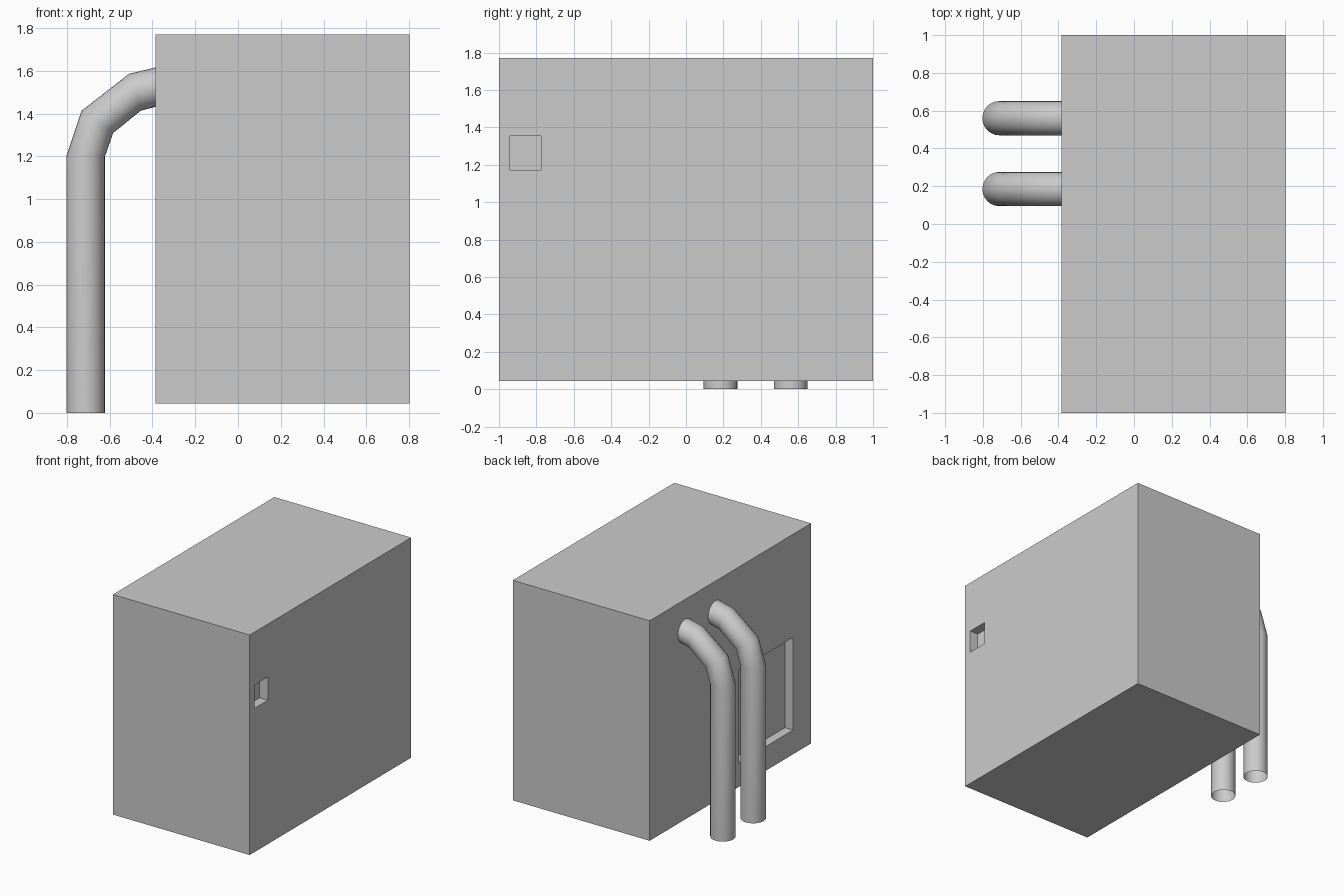
import bpy, bmesh
from math import cos, sin, pi, radians

if "Cube" in bpy.data.objects:
    bpy.data.objects.remove(bpy.data.objects["Cube"])


def box(name, x, y, z):
    """Axis-aligned box from min/max pairs."""
    bm = bmesh.new()
    bmesh.ops.create_cube(bm, size=1)
    for v in bm.verts:
        v.co = [(lo + hi) / 2 + c * (hi - lo) for c, (lo, hi) in zip(v.co, (x, y, z))]
    return finish(name, bm)


def finish(name, bm):
    bmesh.ops.recalc_face_normals(bm, faces=bm.faces)
    me = bpy.data.meshes.new(name)
    bm.to_mesh(me)
    bm.free()
    ob = bpy.data.objects.new(name, me)
    bpy.context.collection.objects.link(ob)
    return ob


def activate(ob):
    bpy.ops.object.select_all(action='DESELECT')
    ob.select_set(True)
    bpy.context.view_layer.objects.active = ob


def recess(target, x, y, z):
    """Cut a shallow rectangular pocket into the target."""
    cutter = box("recess_cutter", x, y, z)
    cutter.hide_render = True
    mod = target.modifiers.new("recess", 'BOOLEAN')
    mod.operation = 'DIFFERENCE'
    mod.solver = 'EXACT'
    mod.object = cutter
    activate(target)
    bpy.ops.object.modifier_apply(modifier=mod.name)
    bpy.data.objects.remove(cutter)


def pipe(name, y, path, radius=0.0905, sides=24):
    """Open tube through (x, z, tilt) rings in a plane of constant y."""
    bm = bmesh.new()
    rings = []
    for x, z, tilt in path:
        t = radians(tilt)
        ring = []
        for i in range(sides):
            a = 2 * pi * i / sides
            r = radius * cos(a)
            ring.append(bm.verts.new((x + r * cos(t), y + radius * sin(a), z - r * sin(t))))
        rings.append(ring)
    for low, high in zip(rings, rings[1:]):
        for i in range(sides):
            j = (i + 1) % sides
            bm.faces.new((low[i], low[j], high[j], high[i]))
    ob = finish(name, bm)
    activate(ob)
    bpy.ops.object.shade_smooth_by_angle(angle=radians(50))
    return ob


# Main cabinet with a small latch pocket (right) and a large panel pocket (left)
cabinet = box("cabinet", (-0.385, 0.802), (-1, 1), (0.045, 1.77))
recess(cabinet, (0.73, 0.9), (-0.942, -0.775), (1.173, 1.355))
recess(cabinet, (-0.5, -0.315), (-0.776, -0.105), (0.235, 0.96))

# Two bent pipes running from the ground into the left side
path = [(-0.7125, 0, 0), (-0.7125, 1.2, 0), (-0.658, 1.361, 35),
        (-0.482, 1.50, 72), (-0.36, 1.53, 85)]
for side, y in (("front", 0.185), ("back", 0.56)):
    pipe(f"{side}_pipe", y, path)
